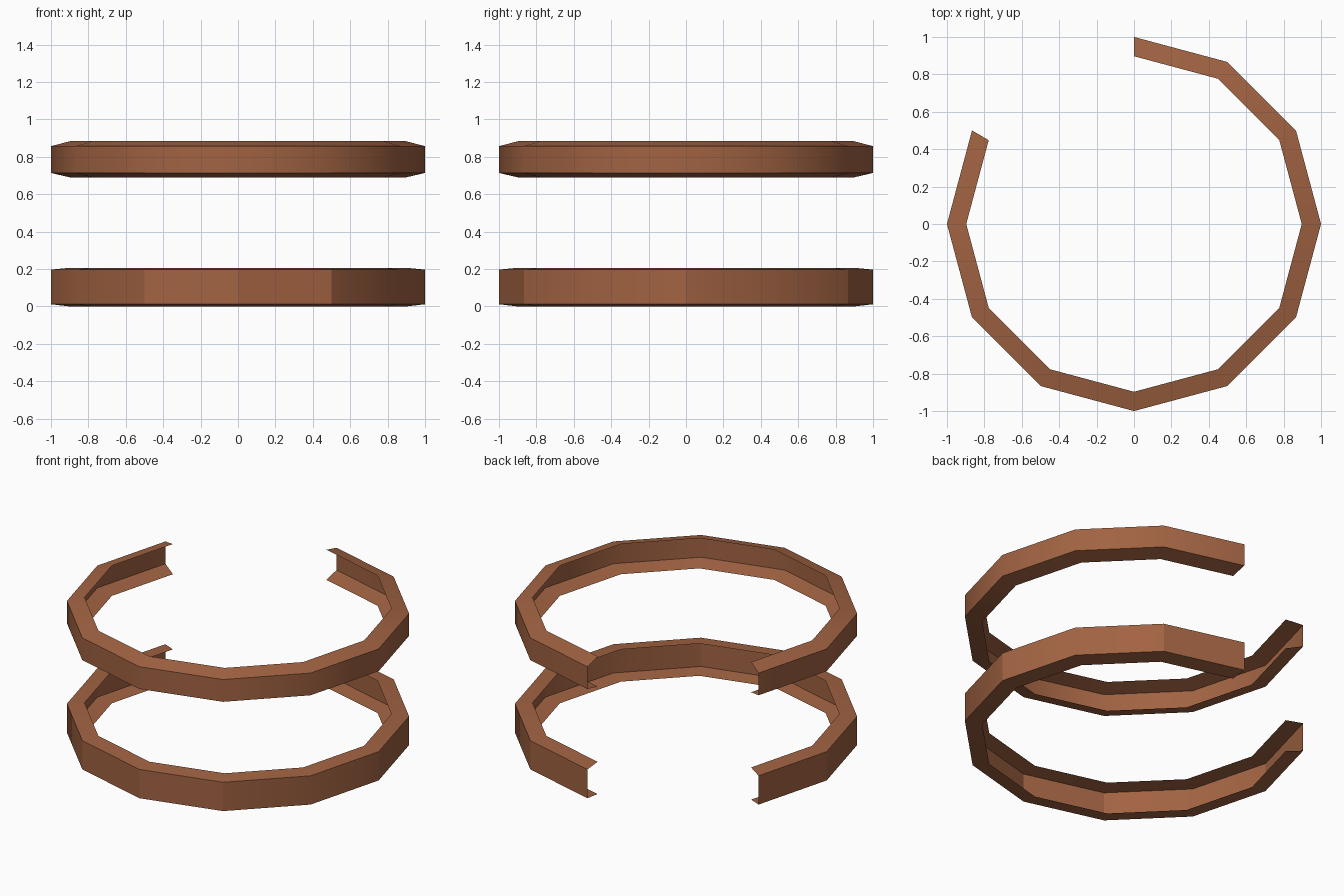
import bpy, math

if "Cube" in bpy.data.objects:
    bpy.data.objects.remove(bpy.data.objects["Cube"])

# Shared brown material
mat = bpy.data.materials.new("brown")
mat.diffuse_color = (0.36, 0.125, 0.055, 1)
mat.use_nodes = True
mat.node_tree.nodes["Principled BSDF"].inputs["Base Color"].default_value = mat.diffuse_color

SEGMENTS = 10   # ten sides of a twelve-sided ring, gap at the back left


def open_ring(name, profile):
    """Sweep an open channel profile of (radius, z) clockwise from the back."""
    verts, faces = [], []
    n = len(profile)
    for i in range(SEGMENTS + 1):
        a = math.radians(90 - 30 * i)
        verts += [(r * math.cos(a), r * math.sin(a), z) for r, z in profile]
    for i in range(SEGMENTS):
        for j in range(n - 1):
            k = i * n + j
            faces.append((k, k + 1, k + n + 1, k + n)[::-1])
    mesh = bpy.data.meshes.new(name)
    mesh.from_pydata(verts, [], faces)
    mesh.materials.append(mat)
    obj = bpy.data.objects.new(name, mesh)
    bpy.context.collection.objects.link(obj)
    bpy.ops.object.select_all(action='DESELECT')
    obj.select_set(True)
    bpy.context.view_layer.objects.active = obj
    bpy.ops.object.shade_smooth_by_angle(angle=math.radians(30))


# Two bands: outer wall with flanges flaring inward, open on the inside
open_ring("lower_band", [(0.897, 0.0), (1, 0.012), (1, 0.197), (0.897, 0.207)])
open_ring("upper_band", [(0.897, 0.69), (1, 0.714), (1, 0.857), (0.897, 0.884)])
